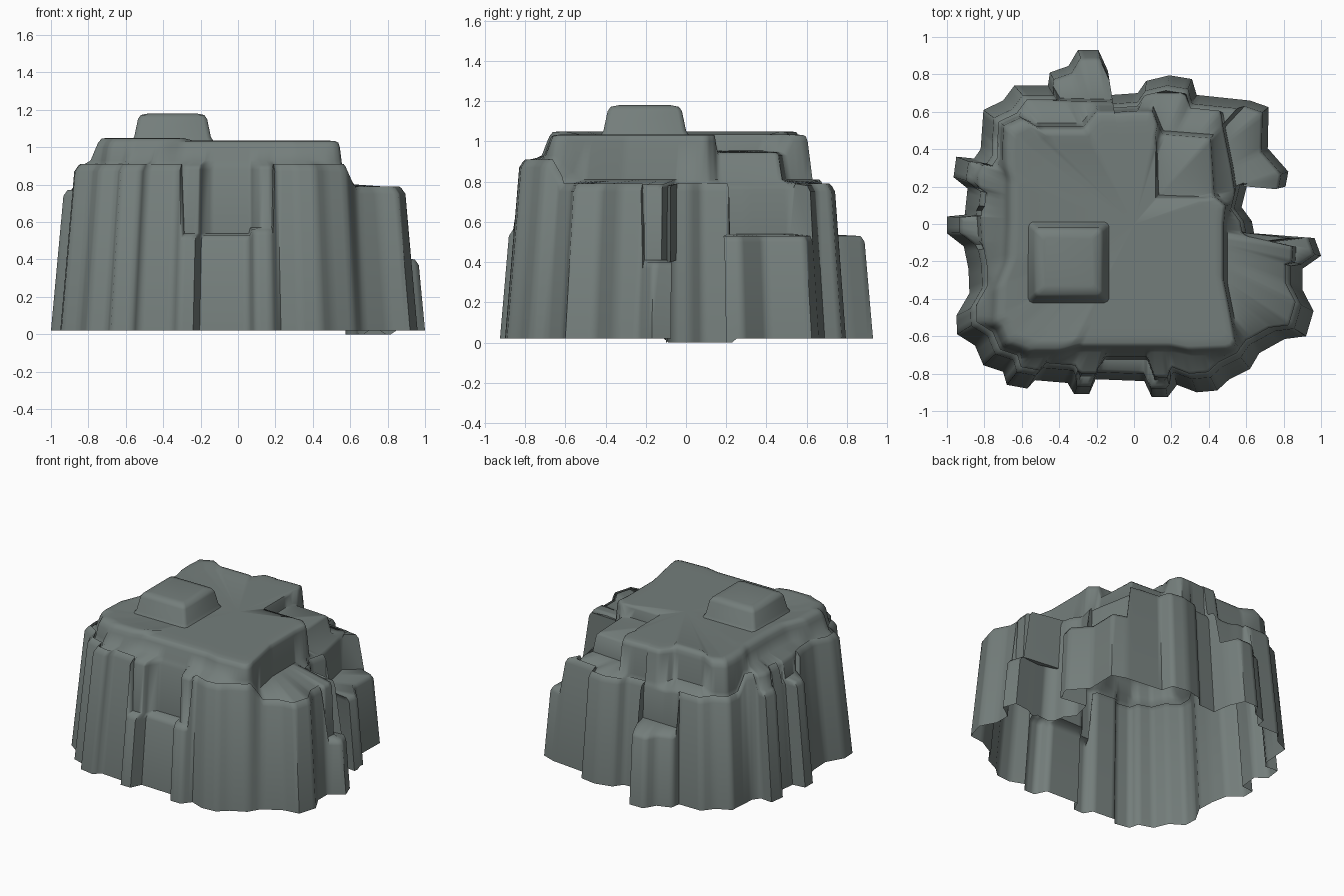
import bpy, bmesh, math
from mathutils import Vector

if "Cube" in bpy.data.objects:
    bpy.data.objects.remove(bpy.data.objects["Cube"])

stone = bpy.data.materials.new("grey_green_stone")
stone.diffuse_color = (0.175, 0.208, 0.199, 1)
stone.use_nodes = True
stone.node_tree.nodes["Principled BSDF"].inputs["Base Color"].default_value = stone.diffuse_color

# Ground outline, counter-clockwise from the left side
OUTLINE = [
    (-1, .04), (-1, -.05), (-.91, -.12), (-.885, -.24), (-.88, -.37), (-.95, -.49),
    (-.945, -.59), (-.85, -.65), (-.805, -.755), (-.7, -.79), (-.68, -.86), (-.57, -.88),
    (-.53, -.835), (-.355, -.85), (-.32, -.91), (-.24, -.91), (-.205, -.83), (.055, -.84),
    (.095, -.925), (.18, -.925), (.23, -.86), (.335, -.9), (.445, -.89), (.51, -.83),
    (.62, -.775), (.67, -.69), (.805, -.615), (.92, -.6), (.96, -.465), (.9, -.35),
    (.9, -.24), (1, -.17), (.965, -.075), (.7, -.11), (.645, -.065), (.63, .015),
    (.575, .09), (.61, .23), (.81, .2), (.825, .28), (.715, .405), (.72, .625),
    (.62, .66), (.335, .69), (.31, .775), (.19, .795), (.065, .765), (.02, .7),
    (-.12, .69), (-.14, .82), (-.19, .93), (-.3, .93), (-.35, .845), (-.45, .81),
    (-.46, .74), (-.64, .74), (-.7, .66), (-.805, .61), (-.82, .4), (-.855, .35),
    (-.95, .36), (-.965, .25), (-.89, .19), (-.905, .05)]
# Main cliff face behind the low spurs
CLIFF = [
    (-.82, 0), (-.8, -.3), (-.86, -.5), (-.72, -.73), (-.6, -.8), (-.2, -.8), (-.16, -.71),
    (.07, -.71), (.11, -.82), (.42, -.82), (.57, -.71), (.62, -.62), (.83, -.56), (.88, -.45),
    (.84, -.3), (.85, -.11), (.58, -.06), (.55, .1), (.52, .3), (.48, .5), (.46, .62),
    (.3, .63), (.27, .7), (.08, .7), (0, .65), (-.4, .66), (-.6, .67), (-.7, .6),
    (-.77, .52), (-.79, .35), (-.84, .26)]
# Edge of the plateau
RIM = [
    (-.68, 0), (-.69, -.2), (-.75, -.35), (-.76, -.55), (-.72, -.69), (-.4, -.69), (-.3, -.66),
    (.2, -.66), (.3, -.68), (.55, -.67), (.51, -.45), (.48, -.3), (.48, 0), (.49, .1),
    (.43, .15), (.41, .46), (.15, .48), (.1, .605), (-.2, .605), (-.27, .52), (-.55, .52),
    (-.6, .58), (-.73, .59), (-.71, .35), (-.68, .24)]
# Low spurs: x range, y range, top height
SPURS = [
    (-1.1, -.9, -.12, .1, .77), (-1.1, -.87, .2, .4, .79), (-.33, .07, -1, -.8, .53),
    (.07, .2, -1, -.86, .56), (.91, 1.1, -.25, -.07, .4),
    (.62, 1, .17, .7, .53), (-.5, -.13, .75, 1, .53)]


def ray(poly, a):
    """Farthest crossing of a ray from the centre with a polygon."""
    ux, uy = math.cos(a), math.sin(a)
    best = 0
    for (x0, y0), (x1, y1) in zip(poly, poly[1:] + poly[:1]):
        c0, c1 = ux * y0 - uy * x0, ux * y1 - uy * x1
        if c0 * c1 <= 0 and c0 != c1:
            t = c0 / (c0 - c1)
            best = max(best, (x0 + t * (x1 - x0)) * ux + (y0 + t * (y1 - y0)) * uy)
    return best


def shelf_height(x, y):
    if (x > .62 and y > -.7) or (x > .5 and y > -.1) or (x > -.42 and y > .5):
        return .78
    return .8 if y > .45 else .9


# Resample the outline into columns
pts = []
for a, b in zip(OUTLINE, OUTLINE[1:] + OUTLINE[:1]):
    a, b = Vector(a), Vector(b)
    n = max(2, round((b - a).length / .03))
    pts += [a.lerp(b, i / n) for i in range(n)]
N = len(pts)
shelf = [shelf_height(*p) for p in pts]
shelf = [(shelf[i - 1] + shelf[i] + shelf[(i + 1) % N]) / 3 for i in range(N)]

# Loft each column from the ground over the ledges to the plateau
bm = bmesh.new()
columns, last = [], None
start = math.atan2(pts[0].y, pts[0].x)
for p, h2 in zip(pts, shelf):
    ang = math.atan2(p.y, p.x)
    if last is None:
        last = ang
    while ang < last - math.pi:
        ang += 2 * math.pi
    ang = last = min(max(ang, last), start + 2 * math.pi - .002)
    h1 = h2
    for x0, x1, y0, y1, h in SPURS:
        if x0 < p.x < x1 and y0 < p.y < y1:
            h1 = min(h, h2)
    u = Vector((math.cos(ang), math.sin(ang)))
    r_out = p.length * (1 - .09 * h1)
    cliff = min(ray(CLIFF, ang), r_out * .97)
    low = min(cliff * 1.02, r_out * .965)
    rim = min(ray(RIM, ang), cliff * .96)
    # sunken step in the back right of the plateau
    notch = max(.12 / u.x, .14 / u.y) if u.x > .01 and u.y > .01 else 9
    sunk = notch < rim - .04
    lift = .015 if p.x < -.4 else 0
    foot = 0 if .56 < p.x < .84 and -.1 < p.y < .25 else .02
    col = [(p, foot), (p * (1 - .09 * (h1 - .03)), h1 - .03), (p * (1 - .09 * h1) * .98, h1),
           (u * low, h1 + .01), (u * cliff, h2 - .02), (u * cliff * .98, h2 + .005),
           (u * min(rim * 1.04, cliff * .975), h2 + .03)]
    if sunk:
        col += [(u * rim, .93), (u * (rim - .02), .945), (u * (notch + .02), .955),
                (u * notch, 1.02), (u * notch * .95, 1.035)]
    else:
        col += [(u * rim, 1.0), (u * rim * .985, 1.025), (u * rim * .96, 1.032 + lift),
                (u * rim * .9, 1.035 + lift), (u * rim * .8, 1.035)]
    columns.append([bm.verts.new((q.x, q.y, z)) for q, z in col])
centre = bm.verts.new((0, 0, 1.035))
for i in range(N):
    a, b = columns[i], columns[(i + 1) % N]
    for k in range(len(a) - 1):
        bm.faces.new((a[k], b[k], b[k + 1], a[k + 1]))
    bm.faces.new((a[-1], b[-1], centre))
bmesh.ops.remove_doubles(bm, verts=bm.verts, dist=.0005)


def finish(bm, name, angle):
    me = bpy.data.meshes.new(name)
    bm.to_mesh(me)
    bm.free()
    me.materials.append(stone)
    ob = bpy.data.objects.new(name, me)
    bpy.context.collection.objects.link(ob)
    bpy.ops.object.select_all(action='DESELECT')
    ob.select_set(True)
    bpy.context.view_layer.objects.active = ob
    bpy.ops.object.shade_smooth_by_angle(angle=math.radians(angle))


finish(bm, "rock_mesa", 65)

# Raised block on the plateau, open underneath
bm = bmesh.new()
corner = [(1, .88), (.96, .96), (.88, 1)]
ring = corner + [(-y, x) for x, y in corner] \
    + [(-x, -y) for x, y in corner] + [(y, -x) for x, y in corner]
rings = [[bm.verts.new((-.35 + x * half, -.205 + y * half, z)) for x, y in ring]
         for half, z in ((.22, 1.03), (.205, 1.055), (.185, 1.15), (.17, 1.172), (.13, 1.18))]
for a, b in zip(rings, rings[1:]):
    for i in range(12):
        j = (i + 1) % 12
        bm.faces.new((a[i], a[j], b[j], b[i]))
bm.faces.new(rings[-1])
finish(bm, "summit_block", 60)
